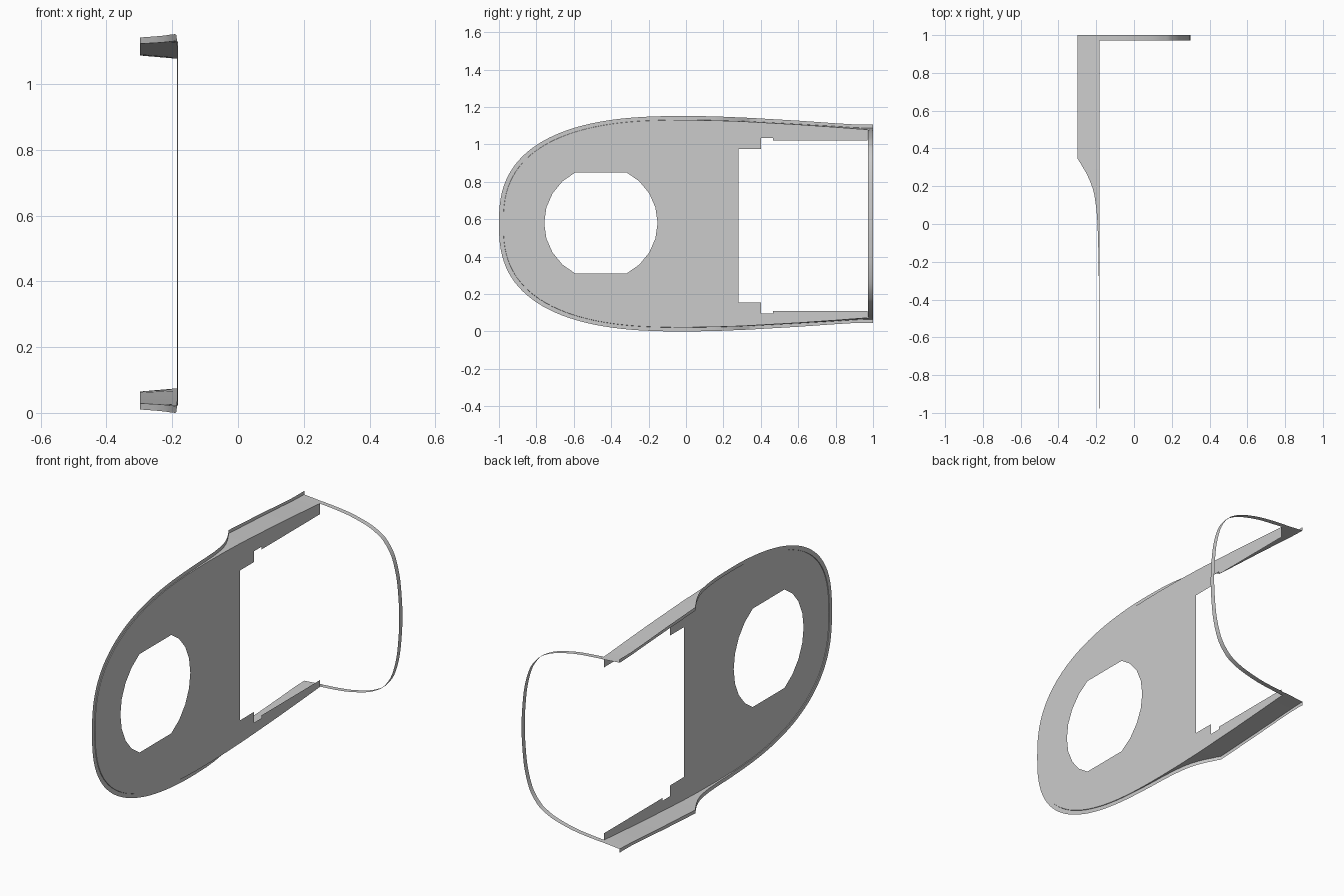
import bpy, bmesh, math

if "Cube" in bpy.data.objects:
    bpy.data.objects.remove(bpy.data.objects["Cube"])

CZ = 0.576          # mid height of the symmetric outline
PLATE_X = -0.183


def interp(table, y):
    if y <= table[0][0]:
        return table[0][1]
    for (a, va), (b, vb) in zip(table, table[1:]):
        if y <= b:
            return va + (vb - va) * (y - a) / (b - a)
    return table[-1][1]


def catmull(pts, n):
    out = []
    p = [pts[0]] + pts + [pts[-1]]
    for i in range(1, len(p) - 2):
        for k in range(n):
            t = k / n
            out.append(tuple(0.5 * (2 * b + (c - a) * t + (2 * a - 5 * b + 4 * c - d) * t * t
                                    + (3 * b - a - 3 * c + d) * t ** 3)
                             for a, b, c, d in zip(p[i - 1], p[i], p[i + 1], p[i + 2])))
    return out + [pts[-1]]


def finish(name, bm, smooth=True):
    me = bpy.data.meshes.new(name)
    bm.to_mesh(me)
    bm.free()
    ob = bpy.data.objects.new(name, me)
    bpy.context.collection.objects.link(ob)
    if smooth:
        bpy.ops.object.select_all(action='DESELECT')
        ob.select_set(True)
        bpy.context.view_layer.objects.active = ob
        bpy.ops.object.shade_smooth_by_angle(angle=math.radians(35))
    return ob


def loft(name, lines):
    bm = bmesh.new()
    rows = [[bm.verts.new(p) for p in line] for line in lines]
    for r0, r1 in zip(rows, rows[1:]):
        for i in range(len(r0) - 1):
            bm.faces.new((r0[i], r0[i + 1], r1[i + 1], r1[i]))
    return finish(name, bm)


# Outline: rounded nose for y < 0, gently tapering tail for y > 0
TAIL = [0.08, 0.15, 0.19, 0.23, 0.27, 0.29, 0.31, 0.325, 0.335, 0.345, 0.4, 0.5, 0.6, 0.7, 0.8, 0.9, 0.97]
NOSE_STEPS = 30


def outline(a, b, tail, end):
    half = []
    for i in range(NOSE_STEPS + 1):
        t = math.pi / 2 * i / NOSE_STEPS
        half.append((-a * max(0, math.cos(t)) ** (2 / 2.6), b * math.sin(t) ** (2 / 2.6)))
    half += [(y, interp(tail, y)) for y in TAIL + end]
    return [(y, CZ + z) for y, z in reversed(half)] + [(y, CZ - z) for y, z in half[1:]]


plate_tail = [(0, .554), (.15, .552), (.3, .547), (.6, .530), (.8, .516), (1, .501)]
inner_tail = [(0, .555), (.15, .553), (.34, .547), (.6, .533), (.8, .521), (.93, .512), (1, .511)]
outer_tail = [(0, .576), (.15, .574), (.34, .566), (.6, .551), (.8, .537), (.93, .529), (1, .531)]
lip_x = [(-.4, -.186), (-.2, -.187), (0, -.193), (.08, -.199), (.15, -.209), (.19, -.219), (.23, -.234),
         (.27, -.253), (.31, -.277), (.325, -.285), (.335, -.292), (.345, -.298)]

# Side wall and outward lip
base = outline(.976, .554, plate_tail, [1.0])
inner = outline(.977, .555, inner_tail, [1.0])
outer = outline(1.0, .576, outer_tail, [1.0])
lip_inner = [(interp(lip_x, y), y, z) for y, z in inner]
lip_outer = [(interp(lip_x, y), y, z) for y, z in outer]
loft("side_wall", [[(PLATE_X, y, z) for y, z in base], lip_inner])
loft("rim_lip", [lip_inner, lip_outer])

# Flat plate with stepped tail cutout and flat-sided round hole
slot_z = 0.565
steps = [(.97, .455), (.465, .455), (.465, .47), (.40, .47), (.40, .411), (.28, .411)]
slot = [(y, slot_z - d) for y, d in steps] + [(y, slot_z + d) for y, d in reversed(steps)]
a0 = math.asin(0.27 / 0.303)
hole = []
for start in (0, math.pi):
    for i in range(9):
        a = start - a0 + 2 * a0 * i / 8
        hole.append((-.455 + .303 * math.cos(a), .58 + .303 * math.sin(a)))

bm = bmesh.new()
for loop in (outline(.976, .554, plate_tail, []) + slot, hole):
    vs = [bm.verts.new((PLATE_X, y, z)) for y, z in loop]
    for i, v in enumerate(vs):
        bm.edges.new((v, vs[(i + 1) % len(vs)]))
bmesh.ops.triangle_fill(bm, use_beauty=True, use_dissolve=False, edges=bm.edges[:], normal=(1, 0, 0))
finish("base_plate", bm, smooth=False)

# Thin hoop across the tail end
pts = [(-.183, .502), (-.087, .494), (0, .482), (.1, .457), (.16, .43), (.2, .401), (.248, .333),
       (.28, .224), (.294, .1), (.298, 0)]
pts += [(x, -d) for x, d in reversed(pts[:-1])]
path = catmull(pts, 6)
loft("end_hoop", [[(x, y, CZ + d) for x, d in path] for y in (.972, 1.0)])
